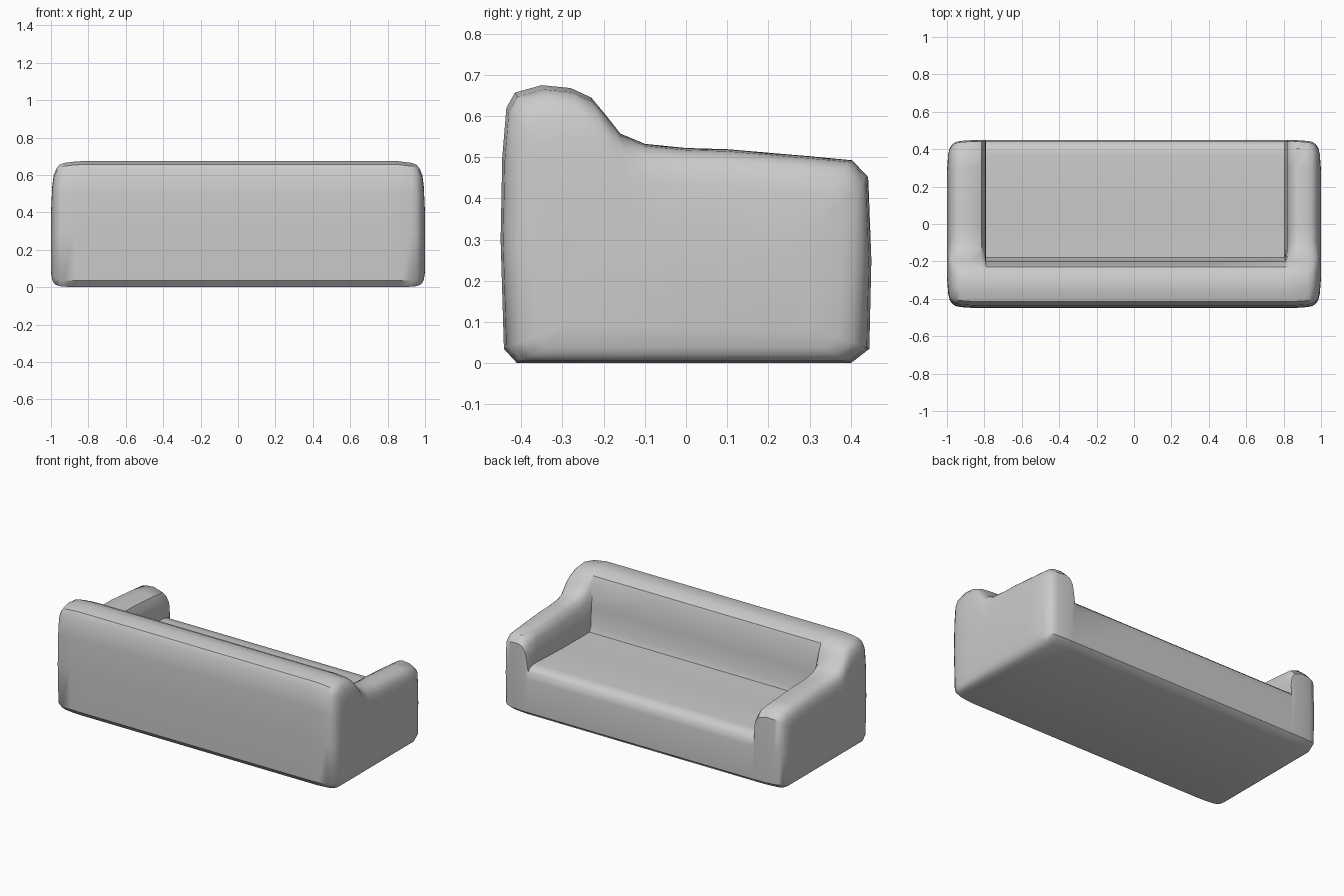
import bpy
import bmesh
import math

cube = bpy.data.objects.get("Cube")
if cube:
    bpy.data.objects.remove(cube, do_unlink=True)

# Upholstery colour
fabric = bpy.data.materials.new("grey_fabric")
fabric.use_nodes = True
GREY = (0.6, 0.6, 0.6, 1)
fabric.diffuse_color = GREY
fabric.node_tree.nodes["Principled BSDF"].inputs["Base Color"].default_value = GREY

# Side outlines (y, z): the backrest is shared by the seat and arm sections
BACKREST = [(-.41, 0), (-.442, .035), (-.45, .3), (-.446, .5), (-.436, .62),
            (-.415, .657), (-.35, .675), (-.28, .668), (-.23, .645)]
SEAT = [(-.208, .58), (-.198, .46), (-.192, .34), (-.18, .308), (.1, .31),
        (.37, .32), (.415, .314), (.44, .292), (.45, .25)]
ARM = [(-.195, .605), (-.16, .56), (-.1, .535), (0, .525), (.1, .522),
       (.3, .505), (.405, .495), (.443, .455), (.45, .25)]
FOOT = [(.445, .035), (.4, 0)]

# Sections as (x, share of arm outline, edge inset)
RIGHT_WALL = [(.805, 0, 0), (.812, .35, 0), (.822, .7, 0), (.845, .92, 0)]
LEFT_WALL = [(.795, 0, 0), (.79, .35, 0), (.795, .65, 0), (.815, .87, 0)]
END = [(.875, 1, .002), (.93, 1, .006), (.955, 1, .012), (.972, 1, .024),
       (.985, 1, .043), (.993, 1, .075), (1, 1, .16)]
SECTIONS = ([(-x, a, i) for x, a, i in reversed(LEFT_WALL + END)]
            + [(-.4, 0, 0), (0, 0, 0), (.4, 0, 0)] + RIGHT_WALL + END)


def section(x, arm, inset):
    """Blend the seat and arm outlines, then shrink to round the end."""
    blend = [(s[0] + (r[0] - s[0]) * arm, s[1] + (r[1] - s[1]) * arm)
             for s, r in zip(SEAT, ARM)]
    sy, sz = 1 - inset / .45, 1 - inset / .3
    return [(x, y * sy, .15 + (z - .15) * sz)
            for y, z in BACKREST + blend + FOOT]


# Sofa body lofted from end to end
bm = bmesh.new()
rings = [[bm.verts.new(p) for p in section(*s)] for s in SECTIONS]
for a, b in zip(rings, rings[1:]):
    for k in range(len(a)):
        n = (k + 1) % len(a)
        bm.faces.new((a[k], a[n], b[n], b[k]))
bm.faces.new(rings[0])
bm.faces.new(rings[-1])
bmesh.ops.recalc_face_normals(bm, faces=bm.faces[:])
mesh = bpy.data.meshes.new("sofa_body")
bm.to_mesh(mesh)
bm.free()
mesh.materials.append(fabric)
sofa = bpy.data.objects.new("sofa_body", mesh)
bpy.context.collection.objects.link(sofa)

# Soft shading with sharp creases
bpy.ops.object.select_all(action='DESELECT')
sofa.select_set(True)
bpy.context.view_layer.objects.active = sofa
bpy.ops.object.shade_smooth_by_angle(angle=math.radians(40))
